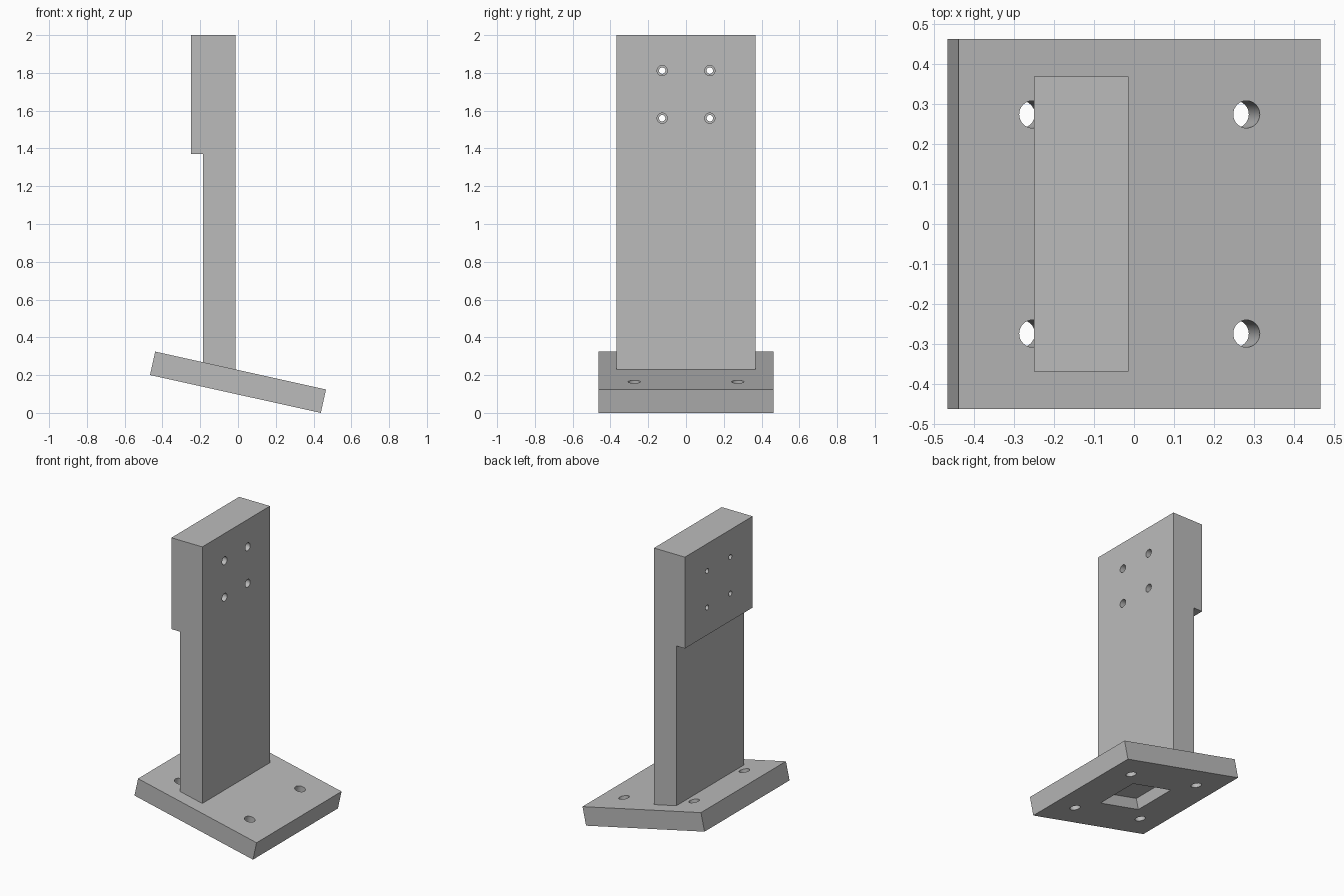
import bpy, bmesh, math
from mathutils import Matrix

if "Cube" in bpy.data.objects:
    bpy.data.objects.remove(bpy.data.objects["Cube"])

TILT = math.radians(12.5)
SIDE, THICK = 0.926, 0.127
BASE_Z = (SIDE * math.sin(TILT) + THICK * math.cos(TILT)) / 2

grey = bpy.data.materials.new("plain grey")
grey.diffuse_color = (0.5, 0.5, 0.5, 1)
grey.use_nodes = True
grey.node_tree.nodes["Principled BSDF"].inputs["Base Color"].default_value = grey.diffuse_color


def make(name, bm):
    bmesh.ops.recalc_face_normals(bm, faces=bm.faces)
    mesh = bpy.data.meshes.new(name)
    bm.to_mesh(mesh)
    bm.free()
    mesh.materials.append(grey)
    obj = bpy.data.objects.new(name, mesh)
    bpy.context.collection.objects.link(obj)
    return obj


def box(name, size, loc=(0, 0, 0)):
    bm = bmesh.new()
    bmesh.ops.create_cube(bm, size=1, matrix=Matrix.Translation(loc) @ Matrix.Diagonal((*size, 1)))
    return make(name, bm)


def cylinder(name, radius, length, loc, along_x=False):
    bm = bmesh.new()
    turn = Matrix.Rotation(math.pi / 2 if along_x else 0, 4, 'Y')
    bmesh.ops.create_cone(bm, cap_ends=True, segments=32, radius1=radius, radius2=radius,
                          depth=length, matrix=Matrix.Translation(loc) @ turn)
    return make(name, bm)


def cut(target, cutters):
    bpy.context.view_layer.objects.active = target
    for c in cutters:
        mod = target.modifiers.new("cut", 'BOOLEAN')
        mod.operation, mod.solver, mod.object = 'DIFFERENCE', 'EXACT', c
        bpy.ops.object.modifier_apply(modifier=mod.name)
        bpy.data.objects.remove(c)
    bpy.ops.object.select_all(action='DESELECT')
    target.select_set(True)
    bpy.ops.object.shade_smooth_by_angle(angle=math.radians(30))


# Tilted base plate: four bolt holes and a square pocket underneath
base = box("base_plate", (SIDE, SIDE, THICK))
cutters = [cylinder("bolt_cutter", 0.034, 0.4, (sx * 0.274, sy * 0.274, 0))
           for sx in (-1, 1) for sy in (-1, 1)]
POCKET = 0.076
cutters.append(box("pocket_cutter", (0.318, 0.318, 2 * POCKET), (0, 0, -THICK / 2)))
cut(base, cutters)
base.rotation_euler.y = TILT
base.location.z = BASE_Z


# Upright column: side profile with a thicker head, foot cut to the plate slope
def plate_top(x):
    return BASE_Z + THICK / 2 / math.cos(TILT) - x * math.tan(TILT)


FRONT, BACK, HEAD = -0.014, -0.185, -0.25
profile = [(FRONT, plate_top(FRONT)), (FRONT, 2), (HEAD, 2), (HEAD, 1.37),
           (BACK, 1.37), (BACK, plate_top(BACK))]
bm = bmesh.new()
face = bm.faces.new([bm.verts.new((x, -0.369, z)) for x, z in profile])
ext = bmesh.ops.extrude_face_region(bm, geom=[face])
bmesh.ops.translate(bm, vec=(0, 0.738, 0),
                    verts=[v for v in ext["geom"] if isinstance(v, bmesh.types.BMVert)])
column = make("upright_column", bm)

# Counterbored mounting holes through the head
cutters = []
for y in (-0.126, 0.126):
    for z in (1.56, 1.812):
        cutters.append(cylinder("hole_cutter", 0.017, 0.6, (-0.13, y, z), True))
        cutters.append(cylinder("counterbore_cutter", 0.027, 0.24, (FRONT, y, z), True))
cut(column, cutters)
